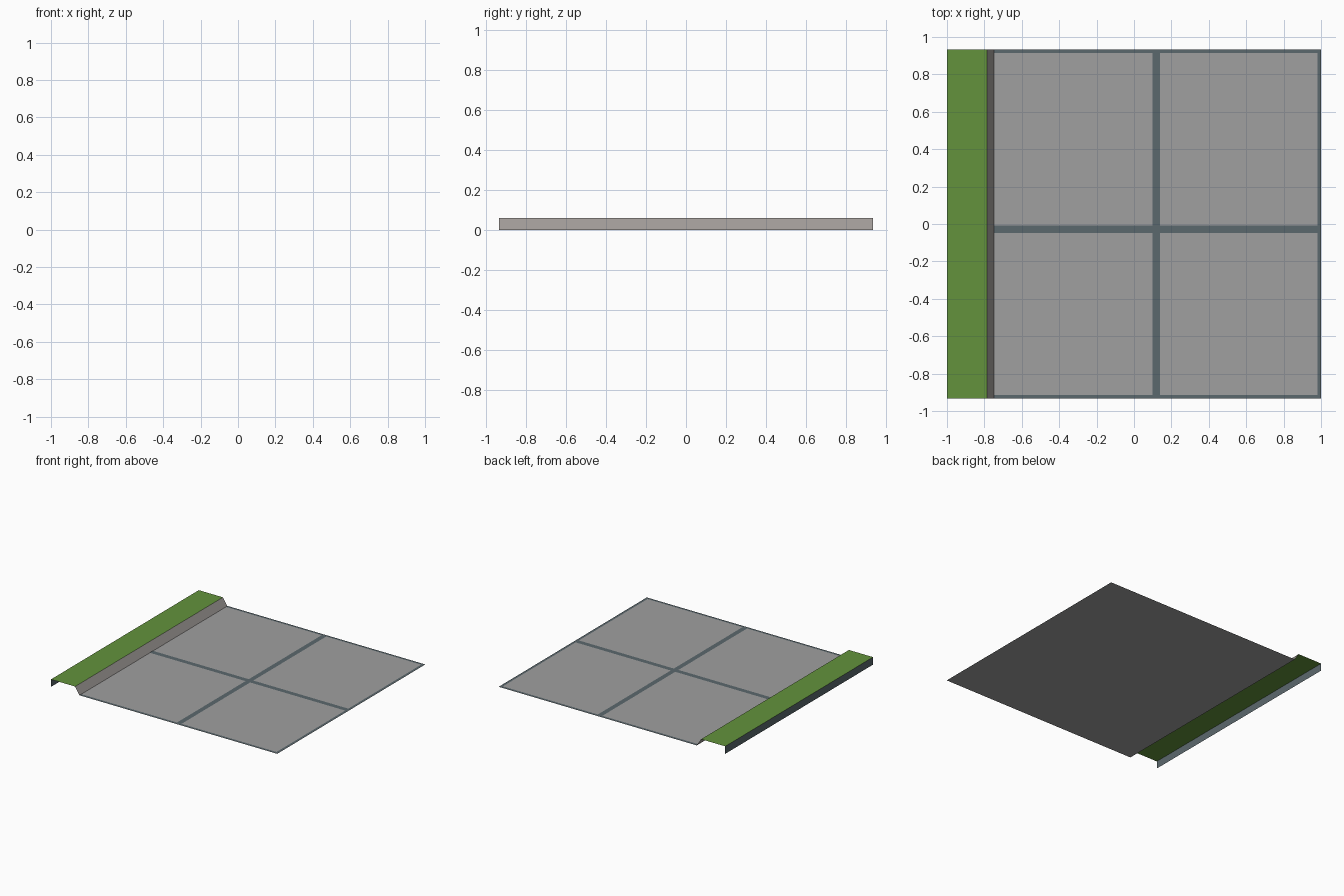
import bpy

if "Cube" in bpy.data.objects:
    bpy.data.objects.remove(bpy.data.objects["Cube"])


def material(name, rgb):
    m = bpy.data.materials.new(name)
    m.diffuse_color = (*rgb, 1)
    m.use_nodes = True
    m.node_tree.nodes["Principled BSDF"].inputs["Base Color"].default_value = m.diffuse_color
    return m


GRASS = material("grass green", (0.125, 0.29, 0.045))
CONCRETE = material("concrete grey", (0.35, 0.35, 0.35))
STONE = material("bank stone grey", (0.35, 0.325, 0.31))
SLATE = material("slate", (0.105, 0.14, 0.155))

HALF = 0.933    # half depth in y
TOP = 0.06      # height of the grass strip
LIFT = 0.002    # painted strips sit just above the slab


def sheet(name, a, b, y0, y1, mat):
    """Single sheet between profile points a and b (x, z), run along y."""
    (xa, za), (xb, zb) = a, b
    verts = [(xa, y0, za), (xb, y0, zb), (xb, y1, zb), (xa, y1, za)]
    mesh = bpy.data.meshes.new(name)
    mesh.from_pydata(verts, [], [(0, 1, 2, 3)])
    mesh.materials.append(mat)
    ob = bpy.data.objects.new(name, mesh)
    bpy.context.collection.objects.link(ob)
    return ob


# Ground profile: outer wall, raised grass, bank, flat slab
sheet("outer_wall", (-1, 0), (-1, TOP), -HALF, HALF, SLATE)
sheet("grass_strip", (-1, TOP), (-0.787, TOP), -HALF, HALF, GRASS)
sheet("bank", (-0.787, TOP), (-0.748, 0), -HALF, HALF, STONE)
sheet("slab", (-0.748, 0), (1, 0), -HALF, HALF, CONCRETE)


def strip(name, x0, x1, y0, y1):
    sheet(name, (x0, LIFT), (x1, LIFT), y0, y1, SLATE)


# Strips along x: two edges and the middle
strip("front_edge_strip", -0.748, 1, -HALF, -HALF + 0.02)
strip("back_edge_strip", -0.748, 1, HALF - 0.02, HALF)
strip("middle_strip", -0.748, 0.98, -0.047, -0.007)

# Strips along y, cut where the others pass
for name, x0, x1 in (("cross_strip", 0.1, 0.14), ("right_edge_strip", 0.98, 1)):
    strip(name + "_front", x0, x1, -HALF + 0.02, -0.047)
    strip(name + "_back", x0, x1, -0.007, HALF - 0.02)
strip("right_edge_strip_joint", 0.98, 1, -0.047, -0.007)
